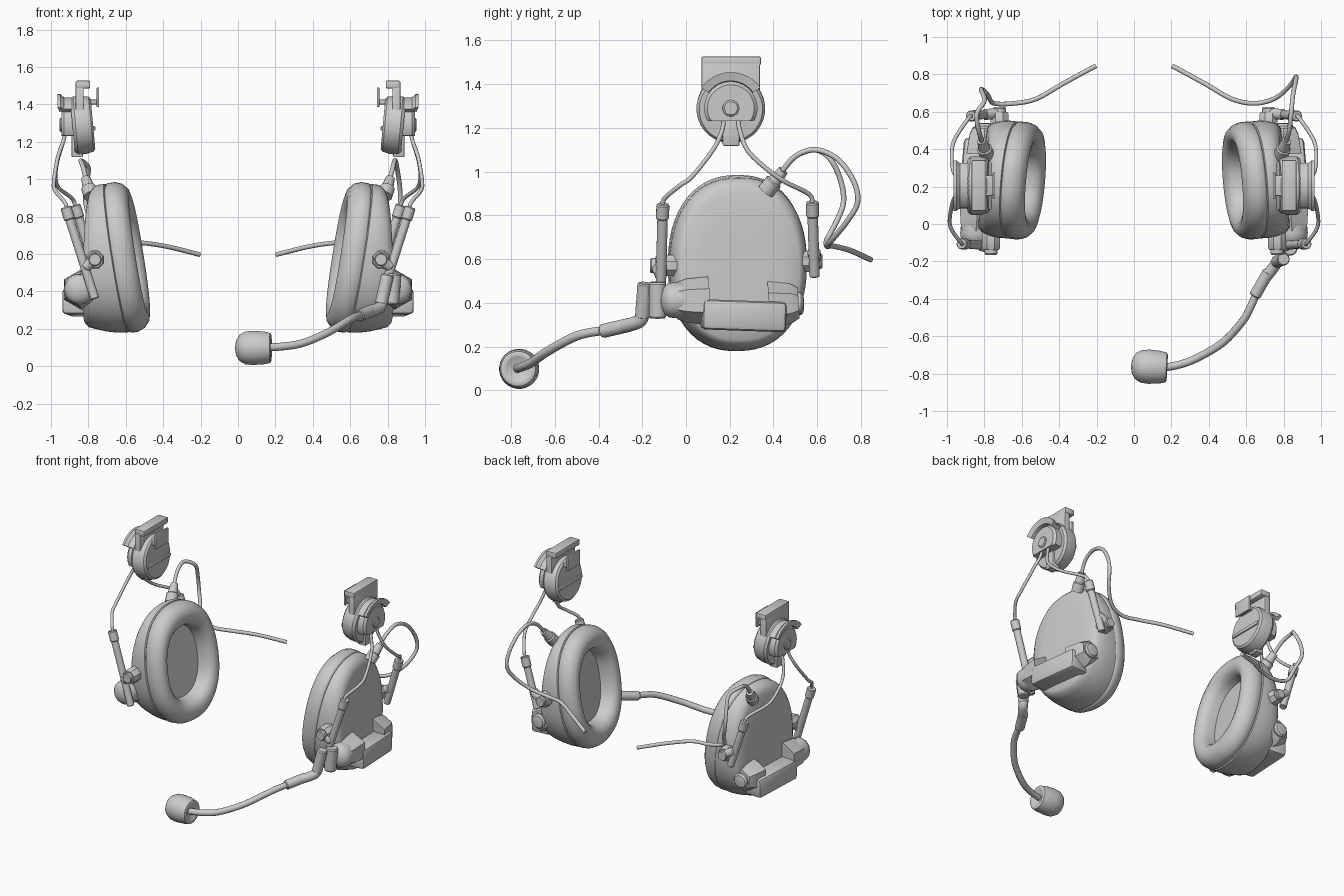
import bpy, bmesh, math
from mathutils import Vector, Matrix

if "Cube" in bpy.data.objects:
    bpy.data.objects.remove(bpy.data.objects["Cube"])

grey = bpy.data.materials.new("matte grey")
grey.diffuse_color = (0.6, 0.6, 0.6, 1)
grey.use_nodes = True
grey.node_tree.nodes["Principled BSDF"].inputs["Base Color"].default_value = grey.diffuse_color


def finish(name, bm, mirror=True, angle=35):
    """Turn a bmesh into a smooth-by-angle object, optionally mirrored over x = 0."""
    bmesh.ops.recalc_face_normals(bm, faces=bm.faces)
    me = bpy.data.meshes.new(name)
    bm.to_mesh(me)
    bm.free()
    me.materials.append(grey)
    ob = bpy.data.objects.new(name, me)
    bpy.context.collection.objects.link(ob)
    bpy.ops.object.select_all(action='DESELECT')
    ob.select_set(True)
    bpy.context.view_layer.objects.active = ob
    bpy.ops.object.shade_smooth_by_angle(angle=math.radians(angle))
    if mirror:
        mod = ob.modifiers.new("mirror", 'MIRROR')
        mod.use_clip = False
        mod.use_mirror_merge = False
    return ob


def loft(name, rings, mirror=True, angle=35):
    """Skin a list of equal point rings and cap both ends."""
    bm = bmesh.new()
    vs = [[bm.verts.new(p) for p in r] for r in rings]
    n = len(vs[0])
    for a, b in zip(vs, vs[1:]):
        for i in range(n):
            bm.faces.new((a[i], a[(i + 1) % n], b[(i + 1) % n], b[i]))
    bm.faces.new(vs[0])
    bm.faces.new(vs[-1])
    return finish(name, bm, mirror, angle)


def lathe(name, a, b, profile, n=24, mirror=True, angle=35):
    """Turned part on the axis a-b; profile holds (fraction along axis, radius)."""
    a, b = Vector(a), Vector(b)
    q = (b - a).to_track_quat('Z', 'Y')
    rings = []
    for t, r in profile:
        c = a.lerp(b, t)
        rings.append([c + q @ Vector((r * math.cos(k), r * math.sin(k), 0))
                      for k in [math.tau * (i + .5) / n for i in range(n)]])
    return loft(name, rings, mirror, angle)


def rod(name, a, b, r, n=20, mirror=True):
    """Cylinder with softened ends."""
    e = min(.2, .2 * r / (Vector(b) - Vector(a)).length)
    return lathe(name, a, b, [(0, r * .85), (e, r), (1 - e, r), (1, r * .85)], n, mirror)


def box(name, lo, hi, bevel=.008, mirror=True, rot=None):
    bm = bmesh.new()
    lo, hi = Vector(lo), Vector(hi)
    m = Matrix.Translation((lo + hi) / 2) @ (rot or Matrix()) @ Matrix.Diagonal((*(hi - lo), 1))
    bmesh.ops.create_cube(bm, size=1, matrix=m)
    bmesh.ops.bevel(bm, geom=bm.edges[:], offset=bevel, segments=2, affect='EDGES', profile=.5)
    return finish(name, bm, mirror)


def tube(name, pts, r, mirror=True, n=10, steps=5):
    """Round tube through points along a Catmull-Rom spline."""
    p = [Vector(q) for q in pts]
    p = [2 * p[0] - p[1]] + p + [2 * p[-1] - p[-2]]
    path = []
    for i in range(1, len(p) - 2):
        a, b, c, d = p[i - 1:i + 3]
        for k in range(steps):
            t = k / steps
            path.append(.5 * (2 * b + (c - a) * t + (2 * a - 5 * b + 4 * c - d) * t * t
                              + (3 * b - a - 3 * c + d) * t ** 3))
    path.append(p[-2])
    rings, side = [], None
    for i, c in enumerate(path):
        d = (path[min(i + 1, len(path) - 1)] - path[max(i - 1, 0)]).normalized()
        side = (side or d.orthogonal())
        side = (side - d * side.dot(d)).normalized()
        up = d.cross(side)
        rings.append([c + r * (side * math.cos(math.tau * j / n) + up * math.sin(math.tau * j / n))
                      for j in range(n)])
    return loft(name, rings, mirror, 50)


# ---- ear cups: rings are (depth, scale, lower-half scale, extra depth per unit downwards)
CUP = (Matrix.Translation((.645, .235, .577)) @ Matrix.Rotation(math.radians(5), 4, 'Z')
       @ Matrix.Rotation(math.radians(9), 4, 'Y'))


def cup_ring(u, r, low=None, k=0, n=56, ry=.315, rz=.405):
    out = []
    for i in range(n):
        a = math.tau * i / n
        c, s = math.cos(a), math.sin(a)
        y = ry * r * math.copysign(abs(c) ** .88, c)
        z = rz * (r if s > 0 or low is None else low) * math.copysign(abs(s) ** .88, s)
        out.append(CUP @ Vector((u - k * z, y, z)))
    return out


cushion = [(.0, .97), (-.012, 1.0), (-.05, 1.0), (-.085, .965), (-.112, .89), (-.12, .80),
           (-.112, .71), (-.09, .645), (-.06, .615), (-.01, .60)]
loft("ear_cushion", [cup_ring(*c) for c in cushion], angle=50)
shell = [(-.004, .96, .96, 0), (.004, .995, .99, 0), (.05, 1.0, .97, .03), (.09, .985, .93, .08),
         (.125, .955, .88, .13), (.15, .915, .84, .17), (.163, .86, .78, .19), (.17, .6, .55, .19),
         (.172, .2, .2, .19)]
loft("ear_shell", [cup_ring(*c) for c in shell], angle=40)

# ---- battery compartment on the lower outer face
box("battery_box", (.78, .07, .272), (.925, .455, .41), .022,
    rot=Matrix.Rotation(math.radians(-2), 4, 'X') @ Matrix.Rotation(math.radians(5), 4, 'Z'))

# ---- hexagonal housings with a domed knob at the front and a button at the rear
lathe("front_housing", (.835, .10, .41), (.845, -.04, .41), [(0, .11), (.7, .10), (1, .085)], 6)
lathe("front_knob", (.845, 0, .412), (.85, -.115, .412),
      [(0, .08), (.45, .083), (.7, .078), (.85, .064), (.95, .04), (1, .012)])
lathe("rear_housing", (.80, .38, .39), (.80, .515, .40), [(0, .11), (.75, .09), (1, .07)], 6)
lathe("rear_button", (.80, .49, .395), (.80, .54, .395), [(0, .052), (.7, .052), (.92, .042), (1, .02)])

# ---- slider tubes, their collars and pivots
for nm, a, b, py, out in (("front", (.765, -.118, .36), (.918, -.106, .84), -.10, -.165),
                          ("rear", (.765, .588, .52), (.868, .578, .85), .56, .625)):
    a, b = Vector(a), Vector(b)
    d = (b - a).normalized()
    rod(nm + "_slider", a, b, .024, 16)
    rod(nm + "_collar", b - d * .06, b + d * .012, .030, 16)
    px = .765 if nm == "front" else .72
    pz = .57 if nm == "front" else .59
    inner = py + (.08 if out < 0 else -.08)
    rod(nm + "_pivot", (px, inner, pz), (px, out + (.025 if out < 0 else -.025), pz), .052, 8)
    rod(nm + "_pivot_cap", (px, inner, pz), (px, out, pz), .035, 16)
    rod(nm + "_pivot_link", (px, (py + out) / 2, pz), a.lerp(b, .35), .03, 12)

# ---- spring wires from the mount down to the sliders
tube("front_wire", [(.92, .17, 1.26), (.935, .168, 1.2), (.965, .13, 1.11), (.985, .03, .98),
                    (.975, -.03, .935), (.925, -.10, .875), (.915, -.106, .83)], .0105)
tube("rear_wire", [(.92, .24, 1.26), (.935, .243, 1.2), (.965, .28, 1.10), (.975, .36, 1.02),
                   (.96, .45, .955), (.885, .565, .895), (.868, .578, .84)], .0105)

# ---- rail mounts
MY, MZ = .205, 1.29
lathe("mount_disc", (.775, MY, MZ + .005), (.885, MY, MZ - .005),
      [(0, .135), (.1, .148), (.45, .157), (.85, .157), (1, .145)], 32)


def chord_disc(name, x0, x1, r, cut):
    """Disc facing outwards with its bottom sliced off level."""
    rings = []
    for x, q in ((x0, r), (x1 - .015, r), (x1, r - .015)):
        rings.append([Vector((x, MY + q * math.cos(math.tau * i / 40),
                              max(cut, MZ + q * math.sin(math.tau * i / 40) + i * 1e-6)))
                      for i in range(40)])
    return loft(name, rings)


chord_disc("mount_cover", .87, .945, .122, 1.232)
lathe("mount_hub", (.93, MY, MZ), (.955, MY, MZ), [(0, .04), (.8, .037), (1, .03)], 20)
box("mount_post", (.83, .168, 1.118), (.89, .244, 1.24), .006)
box("rail_plate", (.825, .072, 1.26), (.868, .338, 1.50), .005)
box("rail_lip", (.79, .07, 1.485), (.868, .342, 1.527), .008)
box("latch_plate", (.742, .135, 1.385), (.756, .275, 1.49), .004)
box("latch_bridge", (.75, .15, 1.40), (.83, .26, 1.425), .005)
box("inner_ridge", (.763, .075, 1.26), (.80, .335, 1.285), .006)

# curved lever over the cover
lever = []
for i in range(13):
    t = math.radians(35 + 110 * i / 12)
    lever.append([Vector((x, MY + r * math.cos(t), MZ + r * math.sin(t)))
                  for x, r in ((.86, .115), (.955, .125), (.965, .165), (.95, .165), (.93, .147), (.86, .147))])
loft("mount_lever", lever)

# ---- cables with their strain reliefs
lathe("cable_socket", (.785, .365, .91), (.815, .445, 1.005), [(0, .04), (.45, .04), (.5, .032), (1, .024)], 16)
cable = [(.81, .43, .99), (.83, .50, 1.07), (.84, .59, 1.10), (.85, .69, 1.06), (.865, .765, .96),
         (.865, .785, .86), (.83, .735, .77), (.75, .67, .69), (.64, .645, .66), (.52, .67, .66),
         (.38, .75, .64), (.205, .845, .597)]
tube("right_cable", cable, .0125, False)
left = [(-x * (.94 if 2 < i < 7 else 1), .6 + (y - .6) * .65 if 2 < i < 8 else y, z)
        for i, (x, y, z) in enumerate(cable)]
tube("left_cable", left, .0125, False)

# ---- microphone boom on the right cup
rod("boom_bracket", (.82, -.13, .33), (.835, -.13, .495), .04, 16, False)
rod("boom_post", (.80, -.188, .49), (.765, -.20, .33), .034, 16, False)
tube("boom_elbow", [(.775, -.195, .38), (.765, -.205, .325), (.74, -.24, .305), (.70, -.29, .292)],
     .031, False, 16)
rod("boom_sleeve", (.72, -.255, .30), (.645, -.385, .27), .032, 16, False)
tube("boom", [(.66, -.36, .275), (.62, -.45, .262), (.58, -.52, .24), (.48, -.63, .18),
              (.35, -.71, .125), (.25, -.75, .107), (.15, -.77, .10)], .021, False, 12)
lathe("microphone_foam", (.178, -.768, .098), (-.015, -.758, .098),
      [(.1, .03), (.02, .055), (0, .068), (.03, .08), (.2, .088), (.5, .092), (.72, .088), (.88, .07), (.97, .042),
       (1, .012)], 28, False, 50)
